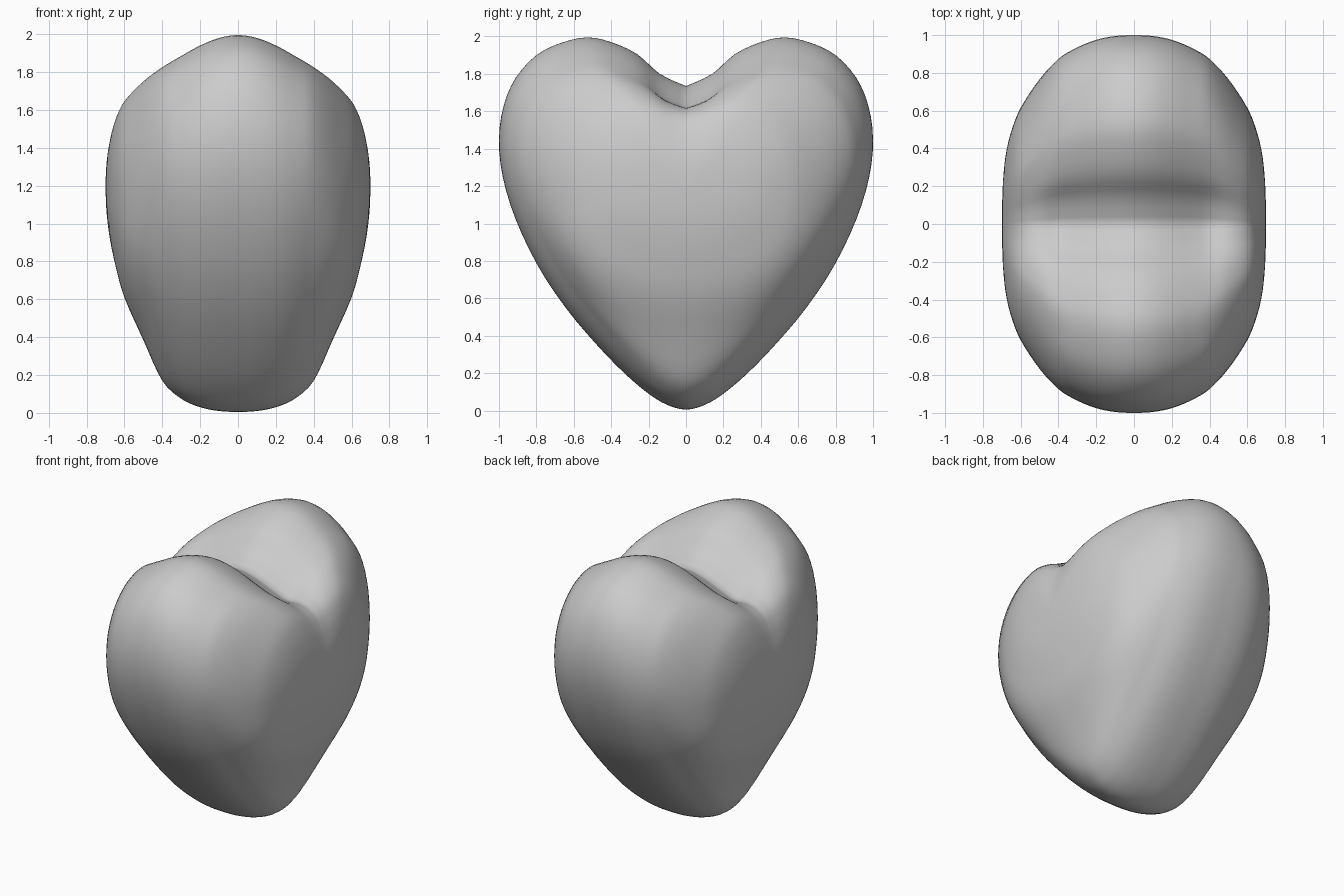
import bpy, bmesh

if "Cube" in bpy.data.objects:
    bpy.data.objects.remove(bpy.data.objects["Cube"])

# Half of the heart outline (y, z), notch to tip, in the plane x = 0
HALF = [(0, 1.735), (.14, 1.80), (.26, 1.905), (.4, 1.97), (.53, 1.995), (.67, 1.965),
        (.80, 1.90), (.91, 1.78), (.975, 1.63), (1.0, 1.45), (.98, 1.25), (.91, 1.02),
        (.79, .77), (.64, .545), (.48, .355), (.33, .20), (.2, .09), (.1, .03), (0, .005)]

# Rounder outline that the sections turn into near the sides
SIDE = [(0, 1.85), (.12, 1.88), (.25, 1.94), (.36, 1.98), (.47, 1.995), (.6, 1.96),
        (.72, 1.88), (.83, 1.76), (.92, 1.6), (.98, 1.4), (1.0, 1.15), (.97, .87),
        (.92, .66), (.83, .47), (.7, .3), (.53, .16), (.35, .07), (.17, .015), (0, .005)]

# Taper towards the side: x, half depth in y, bottom z, top z
TAPER = [(0, 1, .005, 1.995), (.1, .995, .01, 1.98), (.2, .975, .03, 1.94),
         (.3, .935, .075, 1.885), (.4, .875, .17, 1.825), (.5, .77, .385, 1.75),
         (.6, .615, .61, 1.645), (.65, .49, .79, 1.54), (.68, .36, .94, 1.42),
         (.695, .2, 1.07, 1.31), (.7, 0, 1.2, 1.2)]


def spline(pts, steps):
    """Open Catmull-Rom curve through pts, without the last point."""
    out = []
    last = len(pts) - 1
    for i in range(last):
        a, b, c, d = (pts[max(0, min(last, i + k))] for k in (-1, 0, 1, 2))
        for s in range(steps):
            t = s / steps
            out.append(tuple(
                .5 * (2 * q + (r - p) * t + (2 * p - 5 * q + 4 * r - u) * t * t
                      + (3 * q - p - 3 * r + u) * t ** 3)
                for p, q, r, u in zip(a, b, c, d)))
    return out


def loop(half):
    """Whole outline; open at the notch so the crease stays crisp."""
    return spline(half + [(-y, z) for y, z in half[-2::-1]], 3)


def side_weight(x):
    t = max(0, min(1, (abs(x) - .36) / .26))
    return t * t * (3 - 2 * t)


middle, side = loop(HALF), loop(SIDE)
# Mirror the taper so the spline is smooth across x = 0
full = [(-x, d, b, t) for x, d, b, t in TAPER[:0:-1]] + TAPER
sections = spline(full, 4)[1:]

# Heart body: scaled outlines lofted along x, closed with a pole each side
bm = bmesh.new()
rings = []
for x, depth, low, high in sections:
    w = side_weight(x)
    ring = []
    for (y0, z0), (y1, z1) in zip(middle, side):
        y, z = y0 + (y1 - y0) * w, z0 + (z1 - z0) * w
        ring.append(bm.verts.new((x, y * depth, low + (z - .005) / 1.99 * (high - low))))
    rings.append(ring)
n = len(middle)
for r0, r1 in zip(rings, rings[1:]):
    for i in range(n):
        j = (i + 1) % n
        bm.faces.new((r0[i], r0[j], r1[j], r1[i]))
for ring, x in ((rings[0], -.7), (rings[-1], .7)):
    pole = bm.verts.new((x, 0, 1.2))
    for i in range(n):
        bm.faces.new((ring[i], ring[(i + 1) % n], pole))
bmesh.ops.recalc_face_normals(bm, faces=bm.faces)
for f in bm.faces:
    f.smooth = True

mesh = bpy.data.meshes.new("heart")
bm.to_mesh(mesh)
bm.free()
heart = bpy.data.objects.new("heart", mesh)
bpy.context.collection.objects.link(heart)
